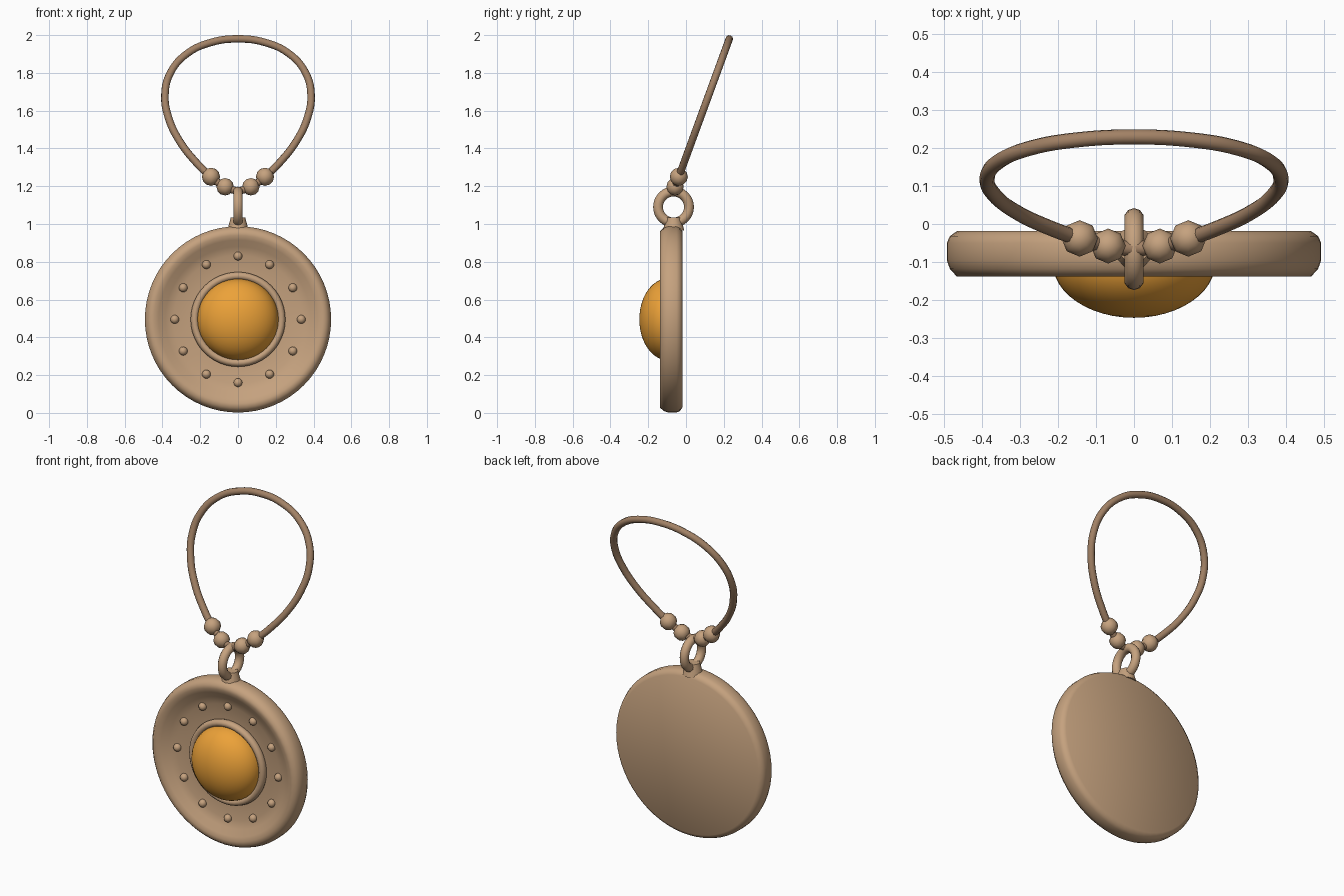
import bpy, bmesh, math
from mathutils import Vector

if "Cube" in bpy.data.objects:
    bpy.data.objects.remove(bpy.data.objects["Cube"])


def material(name, rgb):
    m = bpy.data.materials.new(name)
    m.diffuse_color = (*rgb, 1)
    m.use_nodes = True
    m.node_tree.nodes["Principled BSDF"].inputs["Base Color"].default_value = m.diffuse_color
    return m


WOOD = material("tan", (0.56, 0.36, 0.21))
CORD = material("cord brown", (0.36, 0.22, 0.13))
AMBER = material("amber", (0.84, 0.36, 0.04))
CENTRE = Vector((0, 0, 0.495))


def finish(ob, name, mat):
    ob.name = name
    ob.data.materials.append(mat)
    for p in ob.data.polygons:
        p.use_smooth = True
    return ob


def lathe(name, profile, mat, steps=64):
    """Spin (radius, y) points around the y axis through the disc centre."""
    bm = bmesh.new()
    vs = [bm.verts.new((r, y, 0)) for r, y in profile]
    es = [bm.edges.new(pair) for pair in zip(vs, vs[1:])]
    bmesh.ops.spin(bm, geom=vs + es, cent=(0, 0, 0), axis=(0, 1, 0),
                   angle=math.tau, steps=steps)
    bmesh.ops.remove_doubles(bm, verts=bm.verts, dist=1e-5)
    bmesh.ops.recalc_face_normals(bm, faces=bm.faces)
    bmesh.ops.translate(bm, verts=bm.verts, vec=CENTRE)
    me = bpy.data.meshes.new(name)
    bm.to_mesh(me)
    bm.free()
    ob = bpy.data.objects.new(name, me)
    bpy.context.collection.objects.link(ob)
    return finish(ob, name, mat)


def ball(name, loc, scale, mat, seg, rings):
    bpy.ops.mesh.primitive_uv_sphere_add(segments=seg, ring_count=rings,
                                         radius=1, location=loc)
    ob = bpy.context.object
    ob.scale = scale
    return finish(ob, name, mat)


# Dished disc with a bevelled rim
lathe("disc", [(0, -0.018), (0.465, -0.018), (0.485, -0.032), (0.493, -0.05),
               (0.493, -0.095), (0.485, -0.118), (0.467, -0.138),
               (0.445, -0.138), (0.42, -0.13), (0.385, -0.105),
               (0.34, -0.092), (0.25, -0.083), (0, -0.08)], WOOD)

# Bezel around the stone
lathe("bezel", [(0.23 + 0.021 * math.cos(a), -0.095 + 0.024 * math.sin(a))
                for a in [i * math.tau / 10 for i in range(11)]], WOOD, 48)

# Domed stone
lathe("stone", [(0.215 * math.cos(a), -0.1 - 0.147 * math.sin(a))
                for a in [i * math.pi / 24 for i in range(13)]], AMBER, 48)

# Ring of studs
for i in range(12):
    a = i * math.tau / 12
    ball(f"stud_{i + 1}", (0.335 * math.cos(a), -0.095,
                           CENTRE.z + 0.335 * math.sin(a)),
         (0.023, 0.023, 0.023), WOOD, 12, 8)

# Tapered base for the hanging ring
bpy.ops.mesh.primitive_cone_add(vertices=12, radius1=0.057, radius2=0.038,
                                depth=0.07, location=(0, -0.066, 1.0))
base = finish(bpy.context.object, "ring_base", WOOD)
bpy.ops.object.shade_smooth_by_angle(angle=math.radians(40))

# Hanging ring
bpy.ops.mesh.primitive_torus_add(major_segments=32, minor_segments=10,
                                 major_radius=0.082, minor_radius=0.026,
                                 location=(0, -0.066, 1.09),
                                 rotation=(0, math.pi / 2, 0))
finish(bpy.context.object, "hanging_ring", WOOD)

# Beads on both sides
for side, s in (("left", -1), ("right", 1)):
    ball(f"inner_bead_{side}", (s * 0.068, -0.058, 1.197), (0.046,) * 3, WOOD, 8, 6)
    ball(f"outer_bead_{side}", (s * 0.143, -0.038, 1.25), (0.048,) * 3, WOOD, 8, 6)

# Cord loop lying in a plane that leans back
half = [(0.068, 1.197), (0.143, 1.25), (0.225, 1.33), (0.31, 1.44),
        (0.367, 1.56), (0.387, 1.68), (0.358, 1.80), (0.27, 1.902),
        (0.14, 1.962)]
path = ([(0, 1.177)] + half + [(0, 1.98)] + [(-x, z) for x, z in reversed(half)])
cu = bpy.data.curves.new("cord", "CURVE")
cu.dimensions = "3D"
cu.bevel_depth = 0.02
cu.bevel_resolution = 3
cu.resolution_u = 6
sp = cu.splines.new("BEZIER")
sp.bezier_points.add(len(path) - 1)
for bp, (x, z) in zip(sp.bezier_points, path):
    bp.co = (x, -0.038 + (z - 1.25) * 0.366, z)
    bp.handle_left_type = bp.handle_right_type = "AUTO"
sp.use_cyclic_u = True
cord = bpy.data.objects.new("cord", cu)
bpy.context.collection.objects.link(cord)
bpy.ops.object.select_all(action="DESELECT")
cord.select_set(True)
bpy.context.view_layer.objects.active = cord
bpy.ops.object.convert(target="MESH")
finish(bpy.context.object, "cord_loop", CORD)
